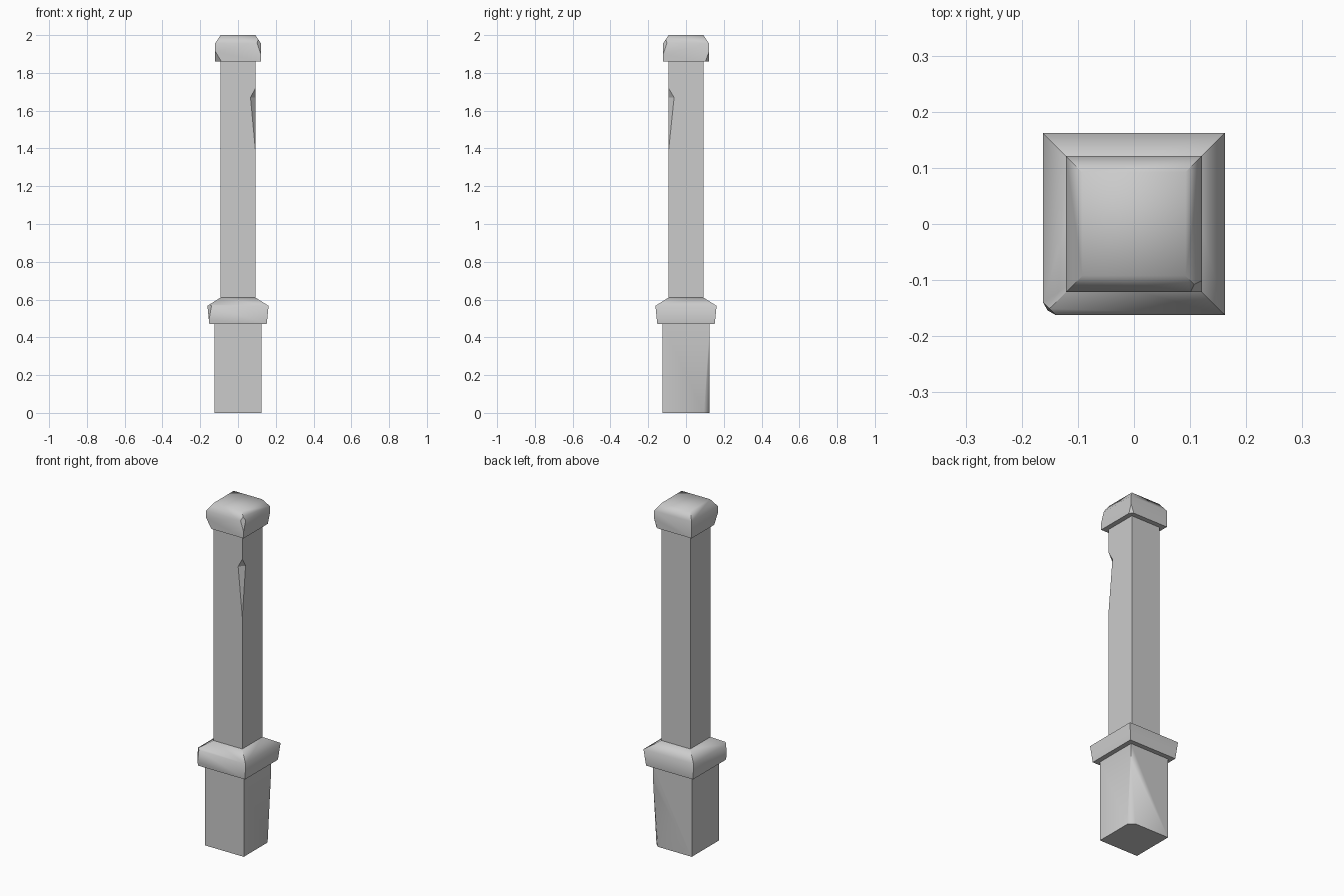
import bpy, bmesh, math
from mathutils import Vector

if "Cube" in bpy.data.objects:
    bpy.data.objects.remove(bpy.data.objects["Cube"], do_unlink=True)

stone = bpy.data.materials.new("grey_stone")
stone.use_nodes = True
stone.diffuse_color = (0.6, 0.6, 0.6, 1)
stone.node_tree.nodes["Principled BSDF"].inputs["Base Color"].default_value = (0.6, 0.6, 0.6, 1)


def square_stack(levels):
    """Square rings of (half width, height) joined into a closed solid."""
    bm = bmesh.new()
    rings = [[bm.verts.new((sx * h, sy * h, z))
              for sx, sy in ((-1, -1), (1, -1), (1, 1), (-1, 1))] for h, z in levels]
    bm.faces.new(rings[0][::-1])
    bm.faces.new(rings[-1])
    for low, high in zip(rings, rings[1:]):
        for i in range(4):
            j = (i + 1) % 4
            bm.faces.new((low[i], low[j], high[j], high[i]))
    return bm, rings


def chip(bm, sx, sy, h, tip_z, wide_z, width, tip_h=None):
    """Slice a worn facet off one corner, from a point at tip_z to full width at wide_z."""
    t = tip_h or h
    tip = Vector((sx * t, sy * t, tip_z))
    a = Vector((sx * (h - width), sy * h, wide_z))
    b = Vector((sx * h, sy * (h - width), wide_z))
    normal = (a - tip).cross(b - tip).normalized()
    if normal.dot(Vector((sx, sy, 0))) < 0:
        normal.negate()
    cut = bmesh.ops.bisect_plane(bm, geom=bm.verts[:] + bm.edges[:] + bm.faces[:], dist=1e-5,
                                 plane_co=tip, plane_no=normal, clear_outer=True)
    rim = [e for e in cut["geom_cut"] if isinstance(e, bmesh.types.BMEdge) and e.is_boundary]
    bmesh.ops.holes_fill(bm, edges=rim, sides=0)


def finish(bm, name, smooth_angle, level_only=False):
    """Smooth shallow edges; level_only keeps the mitred corners crisp."""
    bmesh.ops.recalc_face_normals(bm, faces=bm.faces[:])
    for f in bm.faces:
        f.smooth = True
    for e in bm.edges:
        run = e.verts[0].co - e.verts[1].co
        level = abs(run.z) < 1e-4 and min(abs(run.x), abs(run.y)) < 1e-4
        e.smooth = e.calc_face_angle(0) < math.radians(smooth_angle) and (level or not level_only)
    mesh = bpy.data.meshes.new(name)
    bm.to_mesh(mesh)
    bm.free()
    mesh.materials.append(stone)
    obj = bpy.data.objects.new(name, mesh)
    bpy.context.collection.objects.link(obj)


# Base block, worn away at the lower back corner
bm, _ = square_stack([(0.125, 0), (0.125, 0.47)])
chip(bm, 1, 1, 0.125, 0.37, 0, 0.03)
finish(bm, "base_block", 60)

# Flared collar with a chipped rim
bm, _ = square_stack([(0.152, 0.47), (0.162, 0.567), (0.093, 0.61)])
chip(bm, -1, -1, 0.162, 0.49, 0.567, 0.022, 0.154)
finish(bm, "collar", 68, True)

# Shaft, with a long notch knocked out of one corner edge
half = 0.093
bm, (low, high) = square_stack([(half, 0.61), (half, 1.86)])
for pair in ((0, 1), (1, 2)):
    face = next(f for f in bm.faces if all(r[i] in f.verts for r in (low, high) for i in pair))
    bmesh.ops.delete(bm, geom=[face], context="FACES_ONLY")
edge = bm.edges.get((low[1], high[1]))
if edge:
    bm.edges.remove(edge)
tip_low, tip_high = (bm.verts.new((half, -half, z)) for z in (1.38, 1.72))
front_point = bm.verts.new((half - 0.027, -half, 1.67))
side_point = bm.verts.new((half, -half + 0.03, 1.67))
bm.faces.new((low[0], low[1], tip_low, front_point, tip_high, high[1], high[0]))
bm.faces.new((low[2], high[2], high[1], tip_high, side_point, tip_low, low[1]))
bm.faces.new((tip_low, side_point, front_point))
bm.faces.new((tip_high, front_point, side_point))
finish(bm, "shaft", 20)

# Cap with bevelled top and worn corners
bm, _ = square_stack([(0.121, 1.86), (0.121, 1.957), (0.092, 2.0)])
chip(bm, 1, -1, 0.121, 1.90, 1.957, 0.02)
chip(bm, -1, -1, 0.121, 1.915, 1.86, 0.033)
chip(bm, 1, 1, 0.121, 1.91, 1.86, 0.018)
finish(bm, "cap", 60, True)
